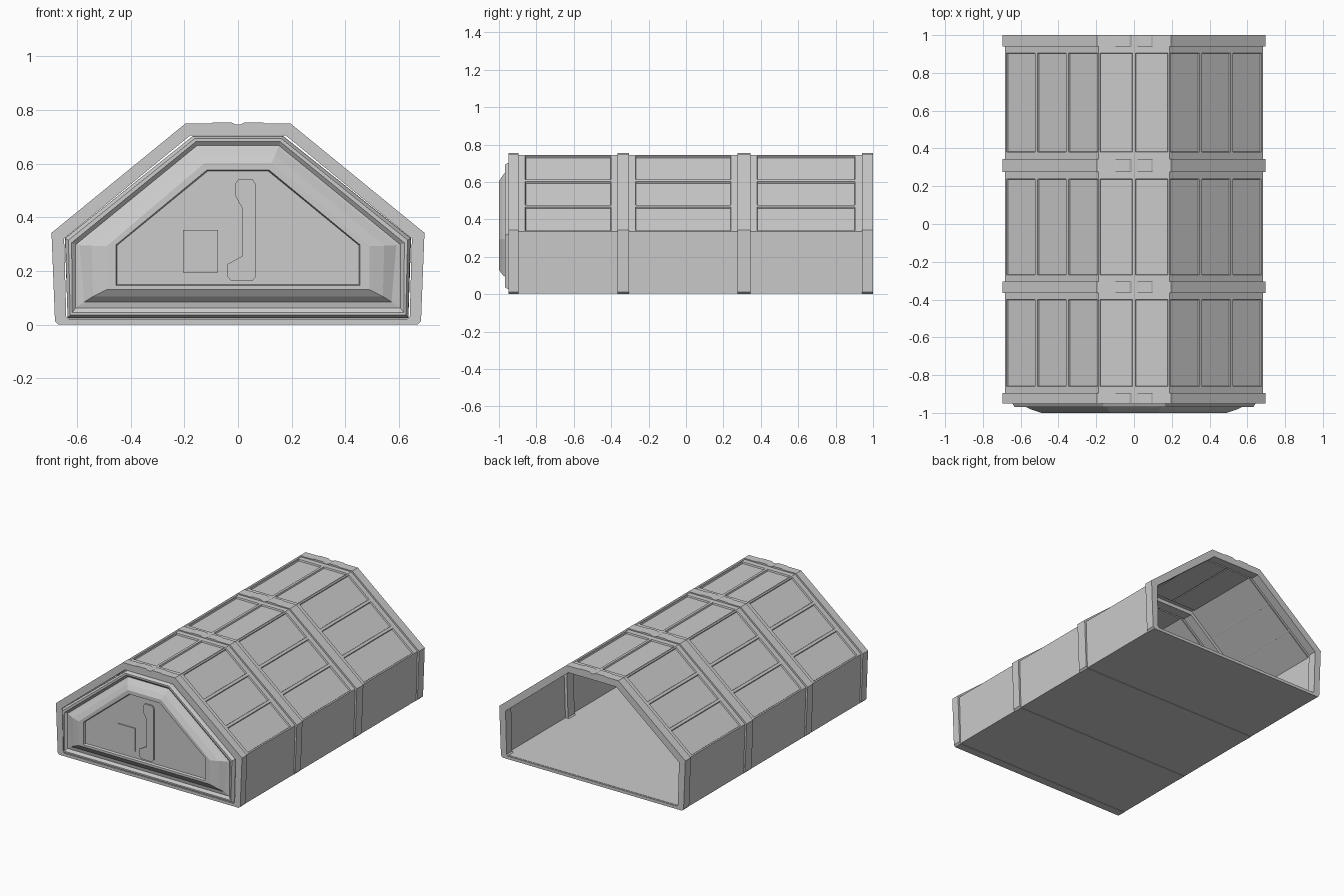
import bpy, bmesh
from mathutils import Vector

if "Cube" in bpy.data.objects:
    bpy.data.objects.remove(bpy.data.objects["Cube"])


def finish(name, bm, bevel=0.0, recalc=True):
    if recalc:
        bmesh.ops.recalc_face_normals(bm, faces=bm.faces[:])
    me = bpy.data.meshes.new(name)
    bm.to_mesh(me)
    bm.free()
    ob = bpy.data.objects.new(name, me)
    bpy.context.collection.objects.link(ob)
    if bevel:
        m = ob.modifiers.new("edge_bevel", 'BEVEL')
        m.width, m.segments, m.limit_method = bevel, 1, 'ANGLE'
    return ob


def mirrored(half):
    """Complete a right-hand profile (bottom to top) with its mirror image."""
    return half + [(-x, z) for x, z in reversed(half)]


def loft(name, rings, ends="cap", bevel=0.0):
    """Skin (profile, y) rings; ends are capped or joined back to the start."""
    bm = bmesh.new()
    vs = [[bm.verts.new((x, y, z)) for x, z in p] for p, y in rings]
    n = len(vs[0])
    pairs = list(zip(vs, vs[1:]))
    if ends == "cap":
        bm.faces.new(vs[0])
        bm.faces.new(vs[-1])
    else:
        pairs.append((vs[-1], vs[0]))
    for a, b in pairs:
        for i in range(n):
            j = (i + 1) % n
            bm.faces.new((a[i], a[j], b[j], b[i]))
    return finish(name, bm, bevel)


# Structural ribs: closed hoops with a small clamp notch on the crown
rib_out = mirrored([(0.67, 0.0), (0.682, 0.012), (0.695, 0.342), (0.195, 0.75),
                    (0.1, 0.75), (0.09, 0.754), (0.025, 0.754), (0.01, 0.746)])
rib_in = mirrored([(0.63, 0.02), (0.64, 0.03), (0.648, 0.32), (0.178, 0.705),
                   (0.1, 0.705), (0.09, 0.705), (0.025, 0.705), (0.01, 0.705)])
rib_spans = [(-0.95, -0.895), (-0.365, -0.305), (0.275, 0.345), (0.94, 1.0)]
for k, (a, b) in enumerate(rib_spans):
    loft(f"rib_{k + 1}", [(rib_out, a), (rib_out, b), (rib_in, b), (rib_in, a)], "join")


# Roof and wall bays with recessed panels: three per slope, two on the crown
def lerp_points(a, b, n):
    a, b = Vector(a), Vector(b)
    return [tuple(a.lerp(b, i / n)) for i in range(n)]


key = [(0.672, 0.005), (0.682, 0.336), (0.188, 0.743), (-0.188, 0.743),
       (-0.682, 0.336), (-0.672, 0.005)]
shell = []
for (a, b), n in zip(zip(key, key[1:]), (1, 3, 2, 3, 1)):
    shell += lerp_points(a, b, n)
shell.append(key[-1])


def bay(name, y0, y1):
    bm = bmesh.new()
    ys = (y0 - 0.01, y0 + 0.027, y1 - 0.027, y1 + 0.01)
    grid = [[bm.verts.new((x, y, z)) for y in ys] for x, z in shell]
    panels = []
    for i in range(len(shell) - 1):
        for j in range(3):
            f = bm.faces.new((grid[i][j], grid[i + 1][j],
                              grid[i + 1][j + 1], grid[i][j + 1]))
            f.normal_update()
            if f.normal.dot(f.calc_center_median() - Vector((0, f.calc_center_median().y, 0.2))) < 0:
                f.normal_flip()
            if j == 1 and 0 < i < len(shell) - 2:
                panels.append(f)
    bmesh.ops.inset_individual(bm, faces=panels, thickness=0.012)
    bmesh.ops.inset_individual(bm, faces=panels, thickness=0.004, depth=-0.01)
    ob = finish(name, bm, recalc=False)
    m = ob.modifiers.new("skin_thickness", 'SOLIDIFY')
    m.thickness, m.offset = 0.014, -1


for k in range(3):
    bay(f"panel_bay_{k + 1}", rib_spans[k][1], rib_spans[k + 1][0])

# Floor slab
floor = mirrored([(0.672, 0.003), (0.672, 0.022)])
loft("floor", [(floor, -0.94), (floor, 0.99)])


# Stepped front door: rim, groove, sloped frame and recessed centre
def door_ring(hw_low, hw, z0, z1, hw_top, z2, y):
    return mirrored([(hw_low, z0), (hw, z1), (hw_top, z2)]), y


loft("front_door", [
    door_ring(0.635, 0.645, 0.025, 0.322, 0.168, 0.703, -0.935),
    door_ring(0.635, 0.642, 0.028, 0.320, 0.166, 0.700, -0.953),
    door_ring(0.625, 0.632, 0.035, 0.315, 0.162, 0.693, -0.968),
    door_ring(0.618, 0.620, 0.045, 0.305, 0.157, 0.682, -0.968),
    door_ring(0.605, 0.605, 0.062, 0.298, 0.153, 0.667, -0.955),
    door_ring(0.572, 0.590, 0.085, 0.296, 0.150, 0.660, -0.960),
    door_ring(0.540, 0.545, 0.105, 0.294, 0.138, 0.632, -0.982),
    door_ring(0.490, 0.490, 0.130, 0.292, 0.125, 0.602, -1.0),
    door_ring(0.455, 0.455, 0.145, 0.297, 0.115, 0.577, -1.0),
    door_ring(0.450, 0.450, 0.150, 0.296, 0.113, 0.572, -0.986),
])

# Door details: square hatch and crooked handle plate
hatch = [(-0.205, 0.195), (-0.075, 0.195), (-0.075, 0.352), (-0.205, 0.352)]
handle = [(0.0, 0.54), (0.055, 0.54), (0.068, 0.52), (0.068, 0.18), (0.052, 0.162),
          (-0.025, 0.162), (-0.04, 0.18), (-0.04, 0.225), (0.015, 0.255),
          (0.015, 0.435), (-0.01, 0.48), (-0.01, 0.525)]
loft("door_hatch", [(hatch, -0.98), (hatch, -0.992)])
loft("door_handle", [(handle, -0.98), (handle, -0.996)])
